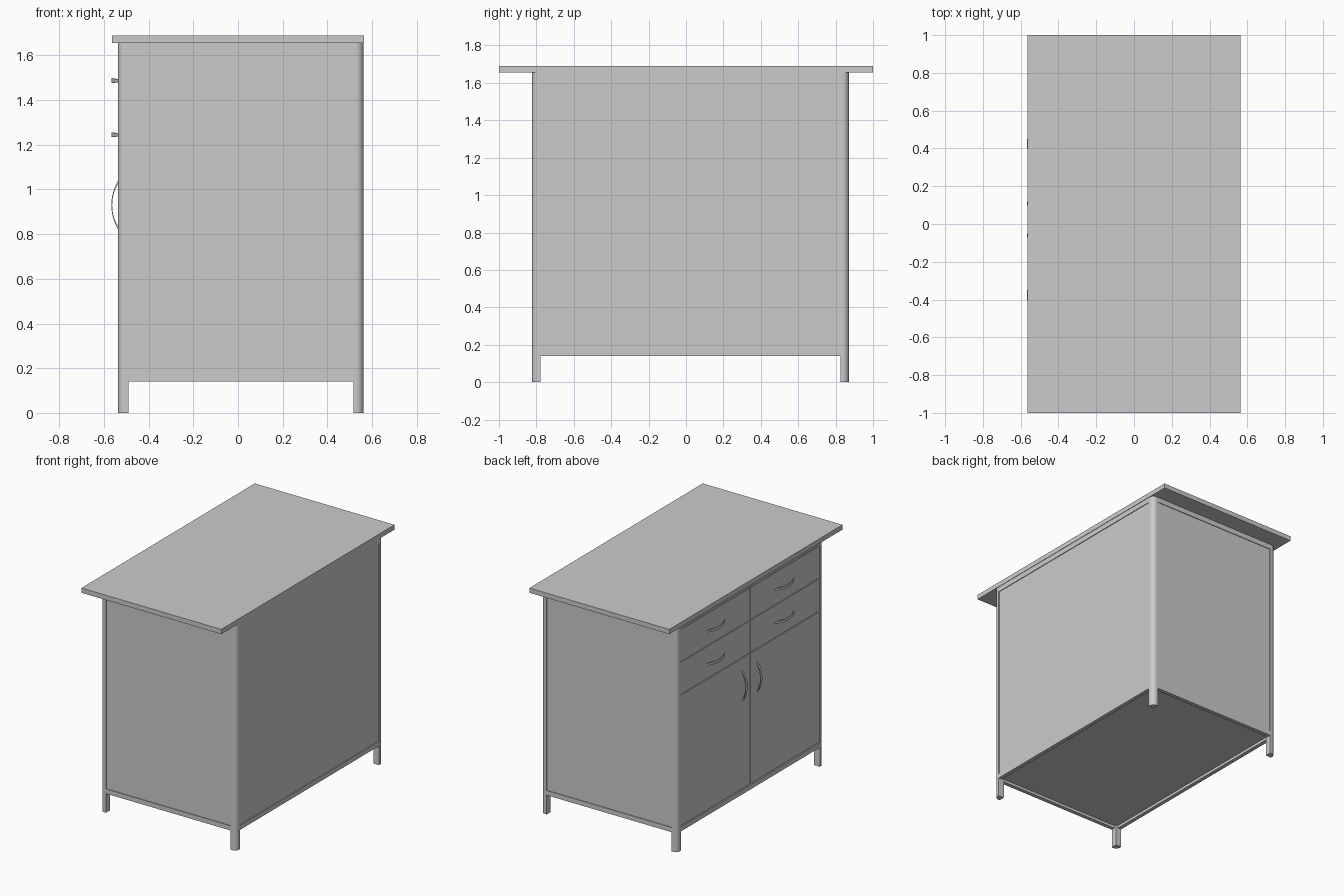
import bpy, bmesh, math
from mathutils import Vector

cube = bpy.data.objects.get("Cube")
if cube:
    bpy.data.objects.remove(cube, do_unlink=True)

grey = bpy.data.materials.new("plain grey")
grey.use_nodes = True
grey.diffuse_color = (0.6, 0.6, 0.6, 1)
grey.node_tree.nodes["Principled BSDF"].inputs["Base Color"].default_value = (0.6, 0.6, 0.6, 1)

# Cabinet limits: drawers and doors face -x
X0, X1 = -0.537, 0.562
Y0, Y1 = -0.823, 0.871
LEG = 0.046
FLOOR, RAIL, HEAD, TOP = 0.14, 0.177, 1.615, 1.655
XM, YM = (X0 + X1) / 2, (Y0 + Y1) / 2
IX0, IX1, IY0, IY1 = X0 + LEG, X1 - LEG, Y0 + LEG, Y1 - LEG


def finish(name, bm, smooth=False):
    bmesh.ops.recalc_face_normals(bm, faces=bm.faces)
    mesh = bpy.data.meshes.new(name)
    bm.to_mesh(mesh)
    bm.free()
    mesh.materials.append(grey)
    ob = bpy.data.objects.new(name, mesh)
    bpy.context.collection.objects.link(ob)
    if smooth:
        bpy.ops.object.select_all(action='DESELECT')
        ob.select_set(True)
        bpy.context.view_layer.objects.active = ob
        bpy.ops.object.shade_smooth_by_angle(angle=math.radians(35))
    return ob


def box(name, xs, ys, zs):
    bm = bmesh.new()
    bmesh.ops.create_cube(bm, size=1)
    for v in bm.verts:
        v.co = [(lo + hi) / 2 + c * (hi - lo) for c, (lo, hi) in zip(v.co, (xs, ys, zs))]
    return finish(name, bm)


def leg(name, x, y, sx, sy):
    """Square post whose outer corner is rounded; (x, y) is that corner."""
    r = 0.034
    pts = [(LEG, LEG), (0, LEG)]
    for i in range(9):
        a = math.radians(90) * i / 8
        pts.append((r - r * math.cos(a), r - r * math.sin(a)))
    pts.append((LEG, 0))
    bm = bmesh.new()
    face = bm.faces.new([bm.verts.new((x - sx * u, y - sy * v, 0)) for u, v in pts])
    ext = bmesh.ops.extrude_face_region(bm, geom=[face])
    bmesh.ops.translate(bm, vec=(0, 0, TOP),
                        verts=[g for g in ext["geom"] if isinstance(g, bmesh.types.BMVert)])
    finish(name, bm, True)


def handle(name, y, z, along):
    """Bowed strip, narrow at the feet and wide in the middle."""
    along = Vector(along)
    side = Vector((0, along.z, along.y))
    bm = bmesh.new()
    n, rings = 14, []
    for i in range(n + 1):
        t = 2 * i / n - 1
        bow = 0.030 * (1 - t * t)
        thick = 0.004 + 0.008 * abs(t) ** 4
        half = 0.011 - 0.005 * t * t
        ring = []
        for depth, s in ((bow, -half), (bow, half), (bow - thick, half), (bow - thick, -half)):
            p = Vector((X0 - depth, y, z)) + along * (0.11 * t) + side * s
            ring.append(bm.verts.new(p))
        rings.append(ring)
    for a, b in zip(rings, rings[1:]):
        for k in range(4):
            bm.faces.new((a[k], a[(k + 1) % 4], b[(k + 1) % 4], b[k]))
    bm.faces.new(rings[0])
    bm.faces.new(rings[-1])
    finish(name, bm, True)


# Worktop
box("worktop", (-0.565, 0.565), (-1, 1), (TOP, 1.69))

# Legs
for xn, x, sx in (("front", X0, -1), ("back", X1, 1)):
    for yn, y, sy in (("left", Y0, -1), ("right", Y1, 1)):
        leg(f"{xn}_{yn}_leg", x, y, sx, sy)

# Rails around the bottom and the top, flush with the legs
W = 0.028
for level, zs in (("bottom", (FLOOR, RAIL - 0.003)), ("top", (HEAD + 0.003, TOP))):
    box(f"{level}_front_rail", (X0, X0 + W), (IY0, IY1), zs)
    box(f"{level}_back_rail", (X1 - W, X1), (IY0, IY1), zs)
    box(f"{level}_left_rail", (IX0, IX1), (Y0, Y0 + W), zs)
    box(f"{level}_right_rail", (IX0, IX1), (Y1 - W, Y1), zs)

# Floor and the closed sides
R, T = 0.005, 0.02
box("floor_panel", (X0 + W, X1 - W), (Y0 + W, Y1 - W), (0.16, RAIL))
box("left_panel", (IX0, IX1), (Y0 + R, Y0 + T), (RAIL - 0.003, HEAD + 0.003))
box("right_panel", (IX0, IX1), (Y1 - T, Y1 - R), (RAIL - 0.003, HEAD + 0.003))
box("back_panel", (X1 - T, X1 - R), (IY0, IY1), (RAIL - 0.003, HEAD + 0.003))

# Backing behind the drawer and door gaps
box("front_backing", (X0 + 0.015, X0 + W), (IY0, IY1), (RAIL - 0.003, HEAD + 0.003))

# Two columns, each with two drawers over a door
G = 0.003
LEVELS = (HEAD, 1.375, 1.135, RAIL)
for side, s in (("left", -1), ("right", 1)):
    ys = sorted((YM + s * G, YM + s * (IY1 - YM - G)))
    for part, hi, lo in zip(("upper_drawer", "lower_drawer", "door"), LEVELS, LEVELS[1:]):
        box(f"{side}_{part}", (X0 + 0.002, X0 + 0.015), ys, (lo + G, hi - G))
    for part, z in (("upper", 1.487), ("lower", 1.245)):
        handle(f"{side}_{part}_drawer_handle", YM + s * 0.4, z, (0, 1, 0))
    handle(f"{side}_door_handle", YM + s * 0.085, 0.93, (0, 0, 1))
